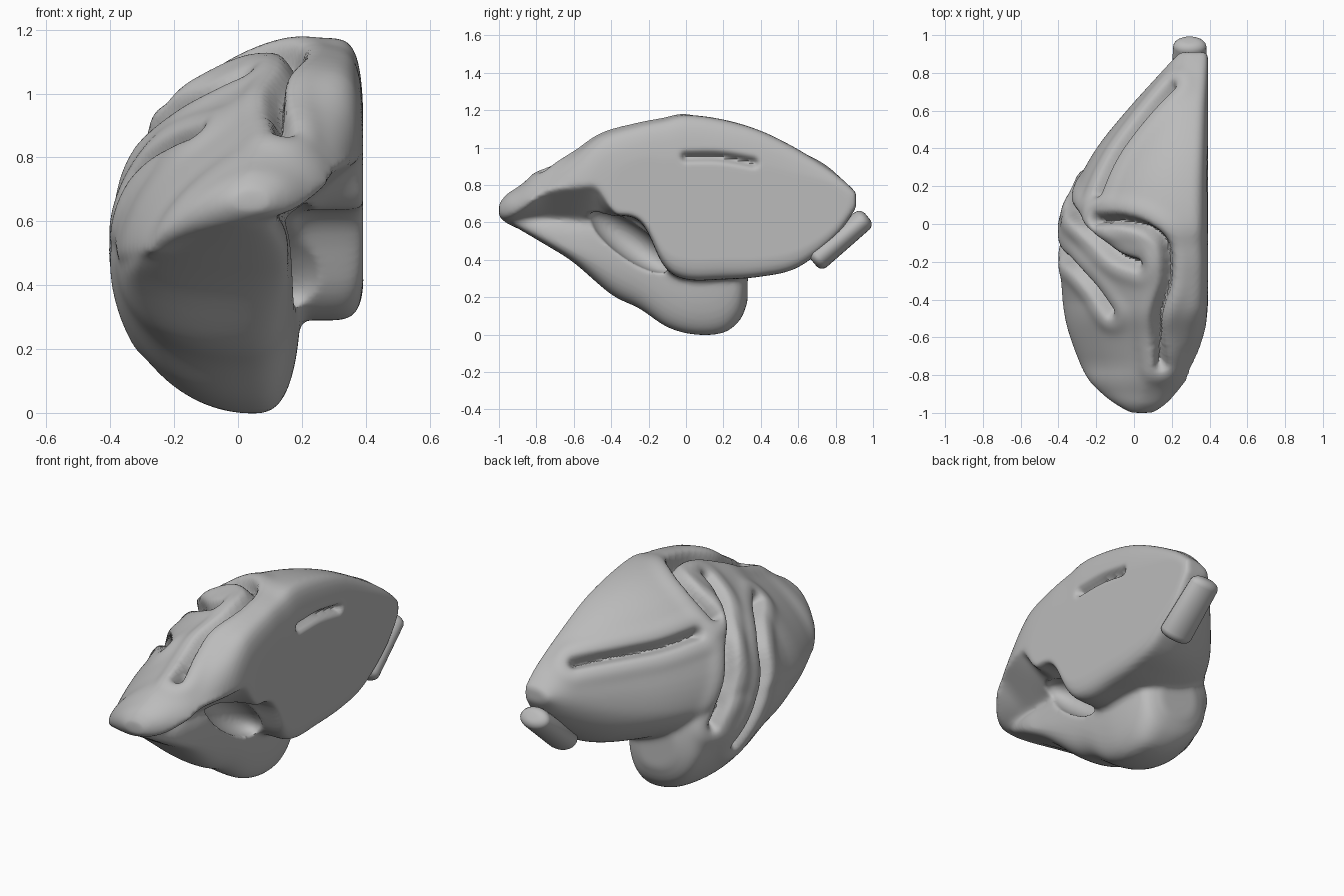
import bpy, bmesh, math
from mathutils import Matrix, Vector, kdtree
from mathutils.bvhtree import BVHTree

cube = bpy.data.objects.get("Cube")
if cube:
    bpy.data.objects.remove(cube, do_unlink=True)

grey = bpy.data.materials.new("tissue_grey")
grey.use_nodes = True
colour = (0.5, 0.5, 0.5, 1)
grey.diffuse_color = colour
grey.node_tree.nodes["Principled BSDF"].inputs["Base Color"].default_value = colour


def ramp(value, low, high):
    return min(max((value - low) / (high - low), 0), 1)


def catmull(points, steps):
    """Smooth curve through points of any dimension."""
    out = []
    for i in range(len(points) - 1):
        p = [points[min(max(i + k, 0), len(points) - 1)] for k in (-1, 0, 1, 2)]
        for s in range(steps):
            t = s / steps
            out.append([0.5 * (2 * b + (c - a) * t + (2 * a - 5 * b + 4 * c - d) * t * t
                               + (3 * b - a - 3 * c + d) * t ** 3)
                        for a, b, c, d in zip(*p)])
    return out + [list(points[-1])]


def loft(bm, stations, power_left, power_right, lift, drop, sides=64):
    """Skin lopsided superellipse sections; lift slants the lower right, drop the left."""
    rings = []
    for y, xl, xc, xr, zb, zm, zt in catmull(stations, 5):
        ring = []
        for k in range(sides):
            a = 2 * math.pi * k / sides
            c, s = math.cos(a), math.sin(a)
            n = 2 / (power_right(y) if c > 0 else power_left)
            u = abs(c) ** n
            x = xc + (xr - xc if c > 0 else xl - xc) * u
            z = zm + (zt - zm if s > 0 else zb - zm) * abs(s) ** n
            z = max(z, zb + lift(y) * u) if c > 0 else z - drop(y) * u
            ring.append(bm.verts.new((x, y, z)))
        rings.append(ring)
    for r, q in zip(rings, rings[1:]):
        for k in range(sides):
            j = (k + 1) % sides
            bm.faces.new((r[k], r[j], q[j], q[k]))
    bm.faces.new(rings[0][::-1])
    bm.faces.new(rings[-1])


def finish(name, bm):
    bmesh.ops.recalc_face_normals(bm, faces=bm.faces)
    mesh = bpy.data.meshes.new(name)
    bm.to_mesh(mesh)
    bm.free()
    mesh.materials.append(grey)
    ob = bpy.data.objects.new(name, mesh)
    bpy.context.collection.objects.link(ob)
    return ob


def bake(ob):
    """Replace the mesh by its modified result."""
    dg = bpy.context.evaluated_depsgraph_get()
    mesh = bpy.data.meshes.new_from_object(ob.evaluated_get(dg))
    ob.modifiers.clear()
    ob.data = mesh


def fuse(ob, size, iterations):
    remesh = ob.modifiers.new("fuse", 'REMESH')
    remesh.mode = 'VOXEL'
    remesh.voxel_size = size
    soften = ob.modifiers.new("soften", 'SMOOTH')
    soften.iterations = iterations
    bake(ob)


# Stations: y, left x, crest x, right x, bottom z, widest z, top z
upper = [
    (-1.0, -0.02, 0.04, 0.1, 0.63, 0.66, 0.7),
    (-0.96, -0.09, 0.04, 0.16, 0.6, 0.67, 0.75),
    (-0.9, -0.17, 0.05, 0.22, 0.59, 0.67, 0.79),
    (-0.8, -0.26, 0.08, 0.3, 0.6, 0.67, 0.86),
    (-0.6, -0.34, 0.14, 0.37, 0.62, 0.67, 0.97),
    (-0.45, -0.375, 0.2, 0.39, 0.63, 0.66, 1.07),
    (-0.25, -0.39, 0.24, 0.395, 0.61, 0.65, 1.125),
    (-0.12, -0.395, 0.25, 0.395, 0.37, 0.58, 1.15),
    (0.0, -0.385, 0.25, 0.395, 0.295, 0.58, 1.175),
    (0.2, -0.31, 0.25, 0.395, 0.295, 0.58, 1.15),
    (0.4, -0.2, 0.27, 0.395, 0.31, 0.58, 1.09),
    (0.6, -0.04, 0.28, 0.395, 0.36, 0.61, 0.99),
    (0.8, 0.14, 0.31, 0.395, 0.52, 0.68, 0.86),
    (0.91, 0.24, 0.33, 0.39, 0.68, 0.72, 0.76)]
lower = [
    (-0.92, -0.09, 0.0, 0.1, 0.58, 0.61, 0.65),
    (-0.75, -0.26, 0.0, 0.15, 0.48, 0.53, 0.64),
    (-0.6, -0.33, 0.0, 0.16, 0.385, 0.47, 0.66),
    (-0.4, -0.37, 0.0, 0.17, 0.215, 0.47, 0.7),
    (-0.25, -0.385, 0.02, 0.18, 0.14, 0.48, 0.75),
    (-0.1, -0.395, 0.04, 0.19, 0.04, 0.5, 0.8),
    (0.05, -0.385, 0.05, 0.2, 0.0, 0.5, 0.8),
    (0.2, -0.32, 0.04, 0.19, 0.01, 0.45, 0.7),
    (0.29, -0.26, 0.0, 0.16, 0.08, 0.35, 0.6),
    (0.33, -0.16, -0.02, 0.08, 0.18, 0.32, 0.45)]

# Hemisphere with its lower lobe fused in
bm = bmesh.new()
loft(bm, upper, 1.9, lambda y: 2.2 + 2.8 * ramp(y, -0.75, -0.45),
     lambda y: 0.17 * ramp(y, -0.38, -0.48) * ramp(y, -1, -0.75),
     lambda y: 0.17 * ramp(y, 0.0, -0.4) * ramp(y, -1, -0.75))
loft(bm, lower, 2.1, lambda y: 2.8, lambda y: 0, lambda y: 0)
hemisphere = finish("hemisphere", bm)
fuse(hemisphere, 0.014, 3)

# Hollow between the lower lobe and the flat inner wall
bm = bmesh.new()
bmesh.ops.create_uvsphere(bm, u_segments=32, v_segments=16, radius=1)
bmesh.ops.scale(bm, vec=(0.12, 0.26, 0.09), verts=bm.verts)
bmesh.ops.rotate(bm, matrix=Matrix.Rotation(math.radians(-36), 3, 'X'), verts=bm.verts)
bmesh.ops.translate(bm, vec=(0.17, -0.3, 0.5), verts=bm.verts)
hollow = finish("hollow_cutter", bm)
cut = hemisphere.modifiers.new("hollow", 'BOOLEAN')
cut.operation = 'DIFFERENCE'
cut.object = hollow
fuse(hemisphere, 0.012, 3)
bpy.data.objects.remove(hollow, do_unlink=True)

# Folds: depth, width, path
folds = [
    (0.085, 0.024, [(0.14, -0.73, 0.86), (0.12, -0.5, 1.0), (0.17, -0.3, 1.1),
                    (0.16, -0.12, 1.14), (0.07, -0.02, 1.12), (-0.06, 0.02, 1.05),
                    (-0.19, 0.02, 0.97)]),
    (0.075, 0.024, [(0.0, -0.22, 1.08), (-0.11, -0.18, 1.03), (-0.22, -0.08, 0.95),
                    (-0.3, 0.03, 0.82), (-0.34, 0.1, 0.65), (-0.32, 0.2, 0.45)]),
    (0.07, 0.024, [(-0.15, -0.47, 0.9), (-0.25, -0.34, 0.86), (-0.33, -0.22, 0.75),
                   (-0.38, -0.16, 0.6), (-0.39, -0.06, 0.42), (-0.36, 0.04, 0.28)]),
    (0.07, 0.024, [(-0.18, 0.17, 0.92), (-0.1, 0.35, 0.9), (0.02, 0.5, 0.88),
                   (0.2, 0.72, 0.86)]),
    (0.05, 0.02, [(0.39, 0.0, 0.95), (0.39, 0.18, 0.95), (0.39, 0.36, 0.92)])]

mesh = hemisphere.data
tree = BVHTree.FromPolygons([v.co for v in mesh.vertices],
                            [tuple(p.vertices) for p in mesh.polygons])
push = [0.0] * len(mesh.vertices)
for depth, width, path in folds:
    line = [tree.find_nearest(Vector(p))[0] for p in catmull(path, 24)]
    kd = kdtree.KDTree(len(line))
    for i, p in enumerate(line):
        kd.insert(p, i)
    kd.balance()
    for v in mesh.vertices:
        d = kd.find(v.co)[2]
        # sharp valley between two slightly swollen banks
        bank = 0.01 * math.exp(-((d - 0.08) / 0.045) ** 2) if depth > 0.06 else 0
        push[v.index] += bank - depth * math.exp(-(d / width) ** 2)
normals = [v.normal.copy() for v in mesh.vertices]
for v, n, amount in zip(mesh.vertices, normals, push):
    v.co += n * amount
    v.co.x = min(v.co.x, 0.392)
soften = hemisphere.modifiers.new("soften", 'SMOOTH')
soften.iterations = 2
bake(hemisphere)

# Short stalk under the back end
bm = bmesh.new()
bmesh.ops.create_cone(bm, cap_ends=True, segments=24, radius1=0.068, radius2=0.06, depth=0.38)
caps = [e for e in bm.edges if e.verts[0].co.z * e.verts[1].co.z > 0]
bmesh.ops.bevel(bm, geom=caps, offset=0.04, segments=5, affect='EDGES', profile=0.5)
stalk = finish("back_stalk", bm)
stalk.scale = (1.45, 1, 1)
stalk.rotation_euler = (-math.radians(50), 0, 0)
stalk.location = (0.295, 0.825, 0.51)

for ob in (hemisphere, stalk):
    bpy.ops.object.select_all(action='DESELECT')
    ob.select_set(True)
    bpy.context.view_layer.objects.active = ob
    bpy.ops.object.shade_smooth_by_angle(angle=math.radians(50))
